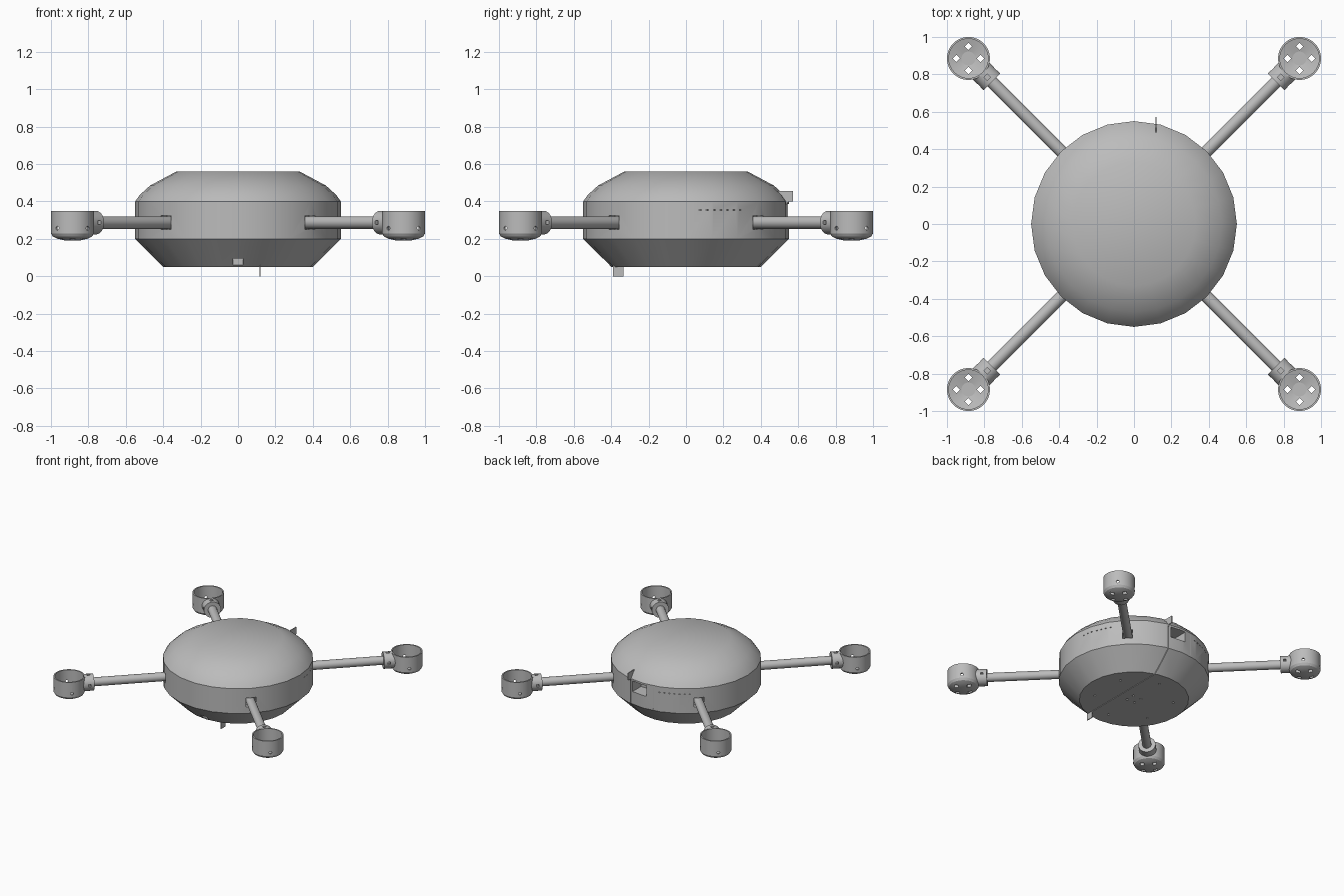
import bpy, bmesh
from math import radians, pi, cos, sin
from mathutils import Matrix, Vector

default = bpy.data.objects.get("Cube")
if default:
    bpy.data.objects.remove(default, do_unlink=True)

grey = bpy.data.materials.new("plain grey")
grey.use_nodes = True
grey.diffuse_color = (0.5, 0.5, 0.5, 1)
grey.node_tree.nodes["Principled BSDF"].inputs["Base Color"].default_value = (0.5, 0.5, 0.5, 1)


def make(name, bm):
    bmesh.ops.recalc_face_normals(bm, faces=bm.faces)
    mesh = bpy.data.meshes.new(name)
    bm.to_mesh(mesh)
    bm.free()
    mesh.materials.append(grey)
    obj = bpy.data.objects.new(name, mesh)
    bpy.context.collection.objects.link(obj)
    return obj


def activate(obj):
    bpy.ops.object.select_all(action='DESELECT')
    obj.select_set(True)
    bpy.context.view_layer.objects.active = obj


def lathe(name, profile, sides):
    bm = bmesh.new()
    verts = [bm.verts.new((r, 0, z)) for r, z in profile]
    edges = [bm.edges.new(pair) for pair in zip(verts, verts[1:])]
    bmesh.ops.spin(bm, geom=verts + edges, cent=(0, 0, 0), axis=(0, 0, 1),
                   angle=2 * pi, steps=sides)
    bmesh.ops.remove_doubles(bm, verts=bm.verts, dist=0.0005)
    return make(name, bm)


def add_box(bm, centre, size, turn=0):
    m = Matrix.Rotation(turn, 4, 'Z') @ Matrix.Translation(centre) @ Matrix.Diagonal((*size, 1))
    bmesh.ops.create_cube(bm, size=1, matrix=m)


def add_rod(bm, centre, radius, length, axis='Z', sides=24, turn=0):
    tilt = {'Z': Matrix(), 'X': Matrix.Rotation(pi / 2, 4, 'Y')}[axis]
    m = Matrix.Rotation(turn, 4, 'Z') @ Matrix.Translation(centre) @ tilt
    bmesh.ops.create_cone(bm, cap_ends=True, segments=sides, radius1=radius,
                          radius2=radius, depth=length, matrix=m)


def add_plate(bm, x, outline, thick):
    face = bm.faces.new([bm.verts.new((x - thick / 2, y, z)) for y, z in outline])
    grown = bmesh.ops.extrude_face_region(bm, geom=[face])["geom"]
    bmesh.ops.translate(bm, vec=(thick, 0, 0),
                        verts=[g for g in grown if isinstance(g, bmesh.types.BMVert)])


def cut(obj, bm):
    cutter = make("cutter", bm)
    cutter.hide_render = True
    mod = obj.modifiers.new("cut", 'BOOLEAN')
    mod.operation, mod.solver, mod.object = 'DIFFERENCE', 'EXACT', cutter
    activate(obj)
    bpy.ops.object.modifier_apply(modifier=mod.name)
    bpy.data.objects.remove(cutter, do_unlink=True)


def smooth(obj):
    activate(obj)
    bpy.ops.object.shade_smooth_by_angle(angle=radians(30))


# Body shell
body = lathe("body", [(0, 0.05), (0.4, 0.05), (0.55, 0.2), (0.55, 0.4), (0.525, 0.435),
                      (0.47, 0.485), (0.33, 0.56), (0, 0.56)], 24)
bm = bmesh.new()
for k in range(4):  # arm slots
    add_box(bm, (0.55, 0, 0.287), (0.1, 0.076, 0.074), radians(45 + 90 * k))
# Rear port and front sensor notch
add_box(bm, (0.035, 0.53, 0.343), (0.13, 0.2, 0.085))
add_box(bm, (0, -0.46, 0.078), (0.056, 0.11, 0.034))
# Hatch seams
add_plate(bm, 0.12, [(0.527, 0.39), (0.6, 0.39), (0.6, 0.02), (-0.37, 0.02),
                     (-0.37, 0.056), (0.372, 0.056), (0.527, 0.205)], 0.005)
add_box(bm, (-0.085, 0.56, 0.3), (0.005, 0.05, 0.18))
# Vent dots along the band
for start in (8, 104):
    for k in range(7):
        add_box(bm, (0.55, 0, 0.355), (0.04, 0.012, 0.006), radians(start + 4 * k))
# Screw holes underneath
for count, radius in ((6, 0.29), (4, 0.05)):
    for k in range(count):
        add_rod(bm, (radius, 0, 0.05), 0.009, 0.03, sides=10, turn=2 * pi * (k + 0.5) / count)
cut(body, bm)
smooth(body)

# Rear fin and lower tab
bm = bmesh.new()
add_plate(bm, 0.118, [(0.49, 0.457), (0.572, 0.457), (0.572, 0.4), (0.545, 0.398),
                      (0.54, 0.385), (0.49, 0.385)], 0.006)
make("rear_fin", bm)
bm = bmesh.new()
add_plate(bm, 0.118, [(-0.39, 0), (-0.335, 0), (-0.335, 0.06), (-0.39, 0.06)], 0.006)
make("lower_tab", bm)

# Motor cup, open at the top
REACH = 1.2516
cup = lathe("motor_cup", [(0, 0.19), (0.037, 0.191), (0.08, 0.2), (0.105, 0.213),
                          (0.115, 0.23), (0.115, 0.35), (0.105, 0.35), (0.105, 0.232),
                          (0.037, 0.215), (0.037, 0.208), (0, 0.208)], 32)
bm = bmesh.new()
for k in range(4):
    a = radians(45 + 90 * k)
    add_box(bm, (0.065 * cos(a), 0.065 * sin(a), 0.21), (0.028, 0.028, 0.08))
for turn in (-90, 0, 90):
    add_rod(bm, (0.11, 0, 0.257), 0.011, 0.04, 'X', 12, radians(turn))
cut(cup, bm)
cup.data.transform(Matrix.Translation((REACH, 0, 0)))

# Socket between arm and cup
bm = bmesh.new()
add_rod(bm, (1.1225, 0, 0.287), 0.063, 0.095, 'X', 32)
socket = make("arm_socket", bm)
bm = bmesh.new()
add_rod(bm, (REACH, 0, 0.28), 0.108, 0.3, sides=32)
add_box(bm, (1.11, 0, 0.35), (0.024, 0.024, 0.05))
for side in (-1, 1):
    add_box(bm, (1.11, side * 0.063, 0.287), (0.02, 0.04, 0.02))
cut(socket, bm)

# Arm tube
bm = bmesh.new()
add_rod(bm, (0.815, 0, 0.287), 0.033, 0.65, 'X', 24)
arm = make("arm", bm)

# Repeat the arm assembly on the four diagonals
for part in (cup, socket, arm):
    smooth(part)
    base = part.name
    for k, place in enumerate(("back_left", "back_right", "front_right", "front_left")):
        obj = part if k == 0 else part.copy()
        if k:
            bpy.context.collection.objects.link(obj)
        obj.name = f"{place}_{base}"
        obj.rotation_euler.z = radians(45 + 90 * k)
